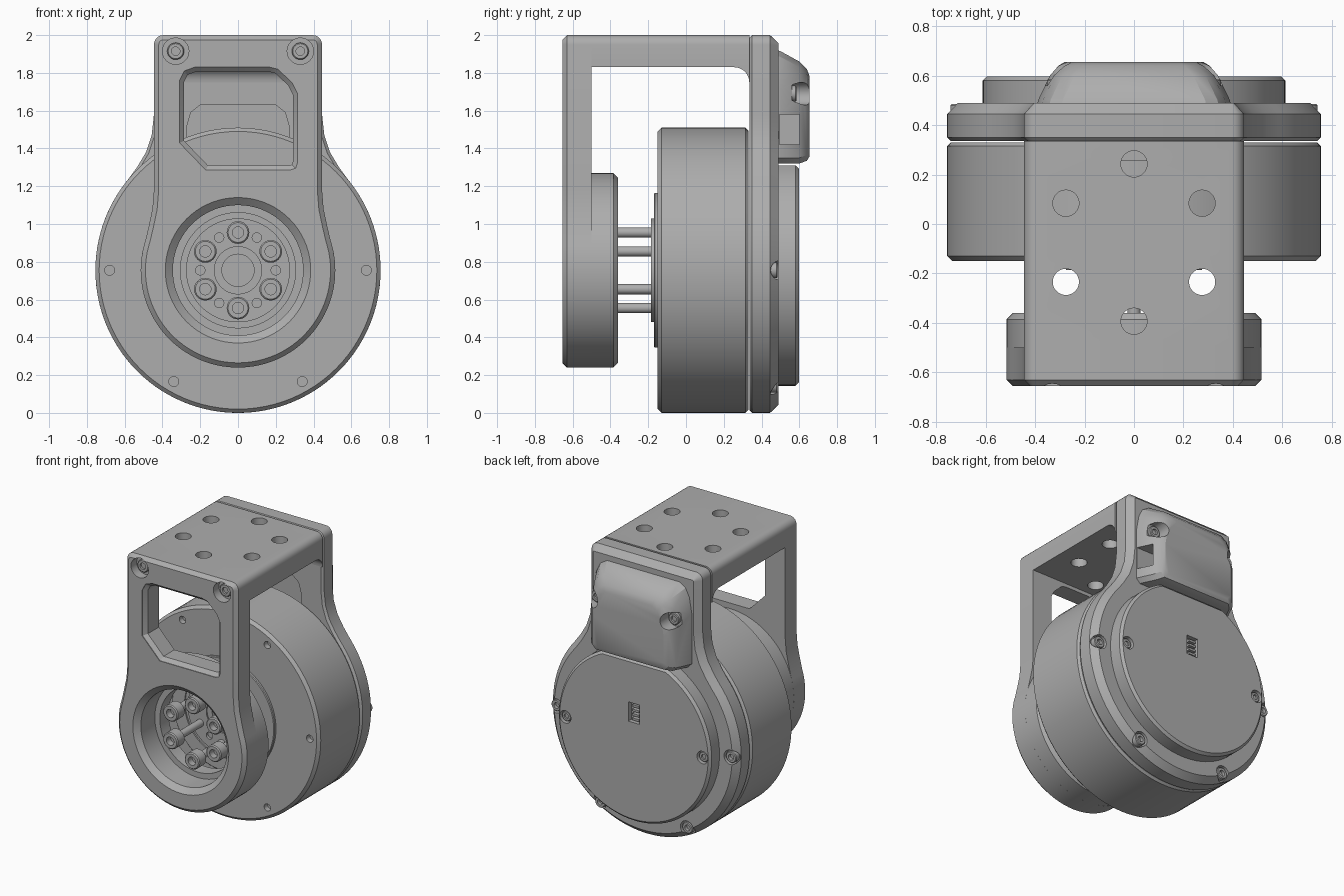
import bpy, bmesh, math
from mathutils import Vector

if "Cube" in bpy.data.objects:
    bpy.data.objects.remove(bpy.data.objects["Cube"])

grey = bpy.data.materials.new("machined grey")
grey.use_nodes = True
GREY = (0.42, 0.42, 0.42, 1)
grey.diffuse_color = GREY
grey.node_tree.nodes["Principled BSDF"].inputs["Base Color"].default_value = GREY

AXIS_Z = 0.755      # height of the motor axis
parts = []


def arc(x, z, r, a0, a1, n):
    steps = [math.radians(a0 + (a1 - a0) * i / n) for i in range(n + 1)]
    return [(x + r * math.cos(a), z + r * math.sin(a)) for a in steps]


def circle(r, x=0, z=AXIS_Z, n=72):
    return arc(x, z, r, 0, 360, n)[:-1]


def mirrored(half):
    """Close a right-hand outline (bottom to top) with its mirror image."""
    return half + [(-x, z) for x, z in reversed(half) if x > 1e-5]


def inset(pts, d):
    """Offset a counter-clockwise outline inwards."""
    out = []
    for i, p in enumerate(pts):
        p, a, b = Vector(p), Vector(pts[i - 1]), Vector(pts[(i + 1) % len(pts)])
        e, f = (p - a).normalized(), (b - p).normalized()
        m, n = Vector((-e.y, e.x)), Vector((-f.y, f.x))
        out.append(tuple(p + (m + n) * d / (1 + m.dot(n))))
    return out


def loft(name, rings, keep=True, along="y"):
    """Skin a stack of (depth, outline) rings and cap both ends."""
    bm = bmesh.new()
    place = (lambda d, p: (p[0], d, p[1])) if along == "y" else (lambda d, p: (d, p[0], p[1]))
    if along == "z":
        place = lambda d, p: (p[0], p[1], d)
    rows = [[bm.verts.new(place(d, p)) for p in pts] for d, pts in rings]
    for low, high in zip(rows, rows[1:]):
        for i in range(len(low)):
            bm.faces.new((low[i - 1], low[i], high[i], high[i - 1]))
    bm.faces.new(rows[0])
    bm.faces.new(rows[-1])
    bmesh.ops.recalc_face_normals(bm, faces=bm.faces)
    mesh = bpy.data.meshes.new(name)
    bm.to_mesh(mesh)
    bm.free()
    mesh.materials.append(grey)
    ob = bpy.data.objects.new(name, mesh)
    bpy.context.collection.objects.link(ob)
    if keep:
        parts.append(ob)
    return ob


def prism(name, pts, levels):
    return loft(name, [(y, inset(pts, d)) for y, d in levels])


def lathe(name, profile, x=0, z=AXIS_Z, n=72, keep=True):
    return loft(name, [(y, circle(r, x, z, n)) for y, r in profile], keep)


def cut(target, rings, along="y"):
    cutter = loft("cutter", rings, False, along)
    cutter.hide_render = True
    mod = target.modifiers.new("cut", "BOOLEAN")
    mod.operation, mod.solver, mod.object = "DIFFERENCE", "EXACT", cutter
    bpy.context.view_layer.objects.active = target
    bpy.ops.object.modifier_apply(modifier=mod.name)
    bpy.data.objects.remove(cutter)


def bore(target, x, z, r, y0, y1):
    cut(target, [(y0, circle(r, x, z, 24)), (y1, circle(r, x, z, 24))])


def box(x0, x1, z0, z1):
    return [(x0, z0), (x1, z0), (x1, z1), (x0, z1)]


def screw(name, x, z, y, r, head, length, way=1):
    """Socket head screw; y is the head face and way its pointing direction."""
    prof = [(head * .6, r * .5), (0, r * .5), (0, r * .88), (r * .12, r),
            (head, r), (head, r * .45), (length, r * .45)]
    lathe(name, [(y + way * d, q) for d, q in prof], x, z, 24)


def polar(r, deg):
    a = math.radians(deg)
    return r * math.cos(a), AXIS_Z + r * math.sin(a)


# Bracket outlines
corner = arc(.395, 1.95, .05, 0, 90, 5)
front_outline = mirrored(arc(0, AXIS_Z, .515, -90, 18, 36)
                         + [(.472, .99), (.453, 1.08), (.445, 1.18)] + corner)
back_outline = mirrored(arc(0, AXIS_Z, .755, -90, 40, 48)
                        + [(.535, 1.3), (.487, 1.38), (.457, 1.47), (.445, 1.58)] + corner)

# Front arm with stepped bearing opening, window and screw recesses
front_arm = prism("front_arm", front_outline, [(-.655, .025), (-.63, 0), (-.5, 0)])
boss = lathe("front_boss", [(-.5, .515), (-.385, .515), (-.36, .49)])
opening = [(-.72, .385), (-.655, .385), (-.62, .345), (-.46, .345), (-.46, .305), (-.3, .305)]
for ob in (front_arm, boss):
    cut(ob, [(y, circle(r)) for y, r in opening])
window = [(-.17, 1.285), (.275, 1.285), (.305, 1.295), (.315, 1.325), (.315, 1.69), (.285, 1.75),
          (.21, 1.82), (.17, 1.83), (-.23, 1.83), (-.285, 1.81), (-.31, 1.76), (-.31, 1.43)]
cut(front_arm, [(y, inset(window, d)) for y, d in ((-.7, 0), (-.65, 0), (-.625, .025), (-.4, .025))])
for side in (-1, 1):
    bore(front_arm, side * .33, 1.915, .07, -.7, -.59)
    screw("arm_screw", side * .33, 1.915, -.62, .045, .025, .06)

# Top plate with six mounting holes
top_plate = loft("top_plate", [(y, [(-.445, 1.83), (.445, 1.83)] + corner
                                + [(-x, z) for x, z in reversed(corner)]) for y in (-.5, .335)])
for k in range(6):
    a = math.radians(30 + 60 * k)
    hole = circle(.053, .318 * math.cos(a), -.075 + .318 * math.sin(a), 32)
    cut(top_plate, [(1.7, hole), (2.1, hole)], "z")
fillet = [(.335, 1.83)] + arc(.255, 1.75, .08, 90, 0, 8)
loft("inner_corner", [(-.445, fillet), (.445, fillet)], along="x")

# Back plate with cable opening and rim screws
back_plate = prism("back_plate", back_outline, [(.335, .015), (.35, 0), (.445, 0), (.49, .042)])
port = mirrored([(.27, 1.3), (.27, 1.52), (.25, 1.59), (.2, 1.63)])
cut(back_plate, [(.3, port), (.45, port)])
for deg in (0, 180, -60, -120):
    x, z = polar(.7, deg)
    bore(back_plate, x, z, .052, .44, .6)
    screw("rim_screw", x, z, .485, .042, .04, .06, -1)

# Motor housing with tapped holes
motor = lathe("motor_housing", [(-.15, .735), (-.13, .755), (.315, .755), (.33, .74)], n=96)
for k in range(6):
    x, z = polar(.68, 60 * k)
    bore(motor, x, z, .026, -.2, -.11)

# Output hub with dowel holes, centre recess and long bolts
hub = lathe("output_hub", [(-.15, .41), (-.165, .41), (-.17, .405), (-.17, .31), (-.16, .31),
                           (-.16, .275), (-.185, .275), (-.185, .125), (-.175, .125),
                           (-.175, .085), (-.155, .085)])
for k in range(6):
    x, z = polar(.2, 60 * k)
    bore(hub, x, z, .025, -.25, -.165)
    x, z = polar(.2, 60 * k + 30)
    screw("hub_bolt", x, z, -.53, .06, .08, .36)

# Rear cover with flat top, screws and a small socket
disc = arc(0, AXIS_Z, .612, 115, 425, 80)
rear_cover = prism("rear_cover", disc, [(.485, 0), (.58, 0), (.597, .017)])
for side in (-1, 1):
    bore(rear_cover, side * .55, AXIS_Z, .045, .56, .7)
    screw("cover_screw", side * .55, AXIS_Z, .585, .036, .02, .04, -1)
socket = box(-.045, .045, .86, 1.0)
cut(rear_cover, [(.56, socket), (.7, socket)])
for k in range(4):
    pin = box(-.035, .02, .872 + .032 * k, .888 + .032 * k)
    loft("socket_pin", [(.55, pin), (.588, pin)])


# Connector housing with sloped top and sides
def hood_ring(w, low, high):
    return mirrored([(w - .03, low), (w, low + .03), (w, high - .2), (w - .02, high - .09),
                     (w - .05, high - .03), (w - .1, high)])


hood = loft("connector_hood", [(.485, hood_ring(.39, 1.32, 1.92)), (.5, hood_ring(.388, 1.32, 1.915)),
                               (.6, hood_ring(.34, 1.32, 1.86)), (.64, hood_ring(.305, 1.335, 1.82)),
                               (.655, hood_ring(.28, 1.36, 1.78))])
for side in (-1, 1):
    bore(hood, side * .31, 1.69, .06, .56, .7)
    screw("hood_screw", side * .31, 1.69, .585, .042, .025, .06, -1)
slot = box(.25, .5, 1.42, 1.58)
cut(hood, [(.495, slot), (.6, slot)])

# Smooth curved walls, keep machined edges crisp
bpy.ops.object.select_all(action="DESELECT")
for ob in parts:
    ob.select_set(True)
bpy.context.view_layer.objects.active = parts[0]
bpy.ops.object.shade_smooth_by_angle(angle=math.radians(25))
